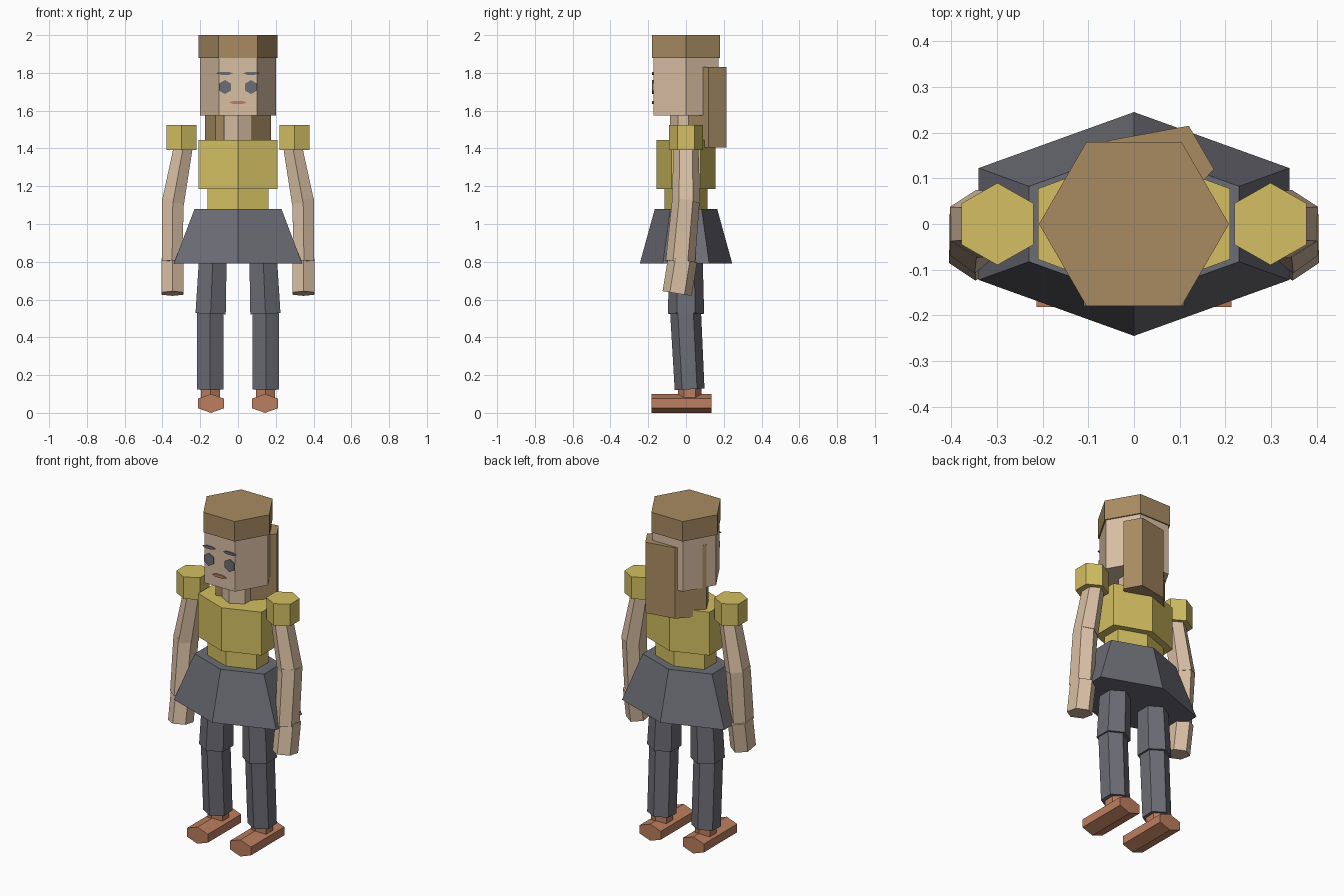
import bpy, bmesh, math
from mathutils import Vector

if "Cube" in bpy.data.objects:
    bpy.data.objects.remove(bpy.data.objects["Cube"])


def material(name, rgb):
    m = bpy.data.materials.new(name)
    lin = [(c / 255 / 12.92) if c < 10 else ((c / 255 + 0.055) / 1.055) ** 2.4 for c in rgb]
    m.diffuse_color = (*lin, 1)
    m.use_nodes = True
    m.node_tree.nodes["Principled BSDF"].inputs["Base Color"].default_value = m.diffuse_color
    return m


SKIN = material("skin", (217, 191, 164))
HAIR = material("hair_brown", (168, 139, 98))
YELLOW = material("shirt_yellow", (211, 191, 98))
GREY = material("cloth_grey", (108, 108, 117))
RUST = material("shoe_rust", (188, 126, 94))


def loft(name, rings, mat):
    """Closed flat-shaded solid through rings of equal point count."""
    bm = bmesh.new()
    vs = [[bm.verts.new(p) for p in r] for r in rings]
    n = len(vs[0])
    bm.faces.new(vs[0])
    bm.faces.new(vs[-1])
    for a, b in zip(vs, vs[1:]):
        for i in range(n):
            j = (i + 1) % n
            bm.faces.new((a[i], a[j], b[j], b[i]))
    bmesh.ops.recalc_face_normals(bm, faces=bm.faces)
    me = bpy.data.meshes.new(name)
    bm.to_mesh(me)
    bm.free()
    me.materials.append(mat)
    ob = bpy.data.objects.new(name, me)
    bpy.context.collection.objects.link(ob)
    return ob


def hexagon(centre, flat, tip, u=(1, 0, 0), v=(0, 1, 0)):
    """Hexagon with flat sides at +-flat along u and points at +-tip along v."""
    c, u, v = Vector(centre), Vector(u), Vector(v)
    pts = [(flat, -tip / 2), (flat, tip / 2), (0, tip),
           (-flat, tip / 2), (-flat, -tip / 2), (0, -tip)]
    return [c + u * a + v * b for a, b in pts]


def prism(name, p, q, size_p, size_q, mat):
    """Hexagonal segment from p to q with sections square to its axis."""
    d = (Vector(q) - Vector(p)).normalized()
    v = Vector((0, 1, 0))
    v = (v - d * v.dot(d)).normalized()
    u = v.cross(d).normalized()
    return loft(name, [hexagon(p, *size_p, u, v), hexagon(q, *size_q, u, v)], mat)


def upright(name, z0, z1, size0, size1, mat, x=0, y=0):
    return prism(name, (x, y, z0), (x, y, z1), size0, size1, mat)


def side_pointed(name, r, h, z0, z1, mat):
    """Upright hexagon with points on the left and right."""
    return loft(name, [hexagon((0, 0, z), h, r, (0, 1, 0), (1, 0, 0)) for z in (z0, z1)], mat)


# Head, hair cap and neck
side_pointed("head", 0.20, 0.173, 1.575, 1.88, SKIN)
side_pointed("hair_cap", 0.208, 0.18, 1.88, 2.0, HAIR)
upright("neck", 1.44, 1.58, (0.075, 0.085), (0.075, 0.085), SKIN)

# Skewed lock of hair at the back
half = [Vector((0.175, 0.033)), Vector((0.12, 0.128)), Vector((-0.055, 0.096))]
outline = [p + Vector((0, 0.087)) for p in half + [-p for p in half]]
loft("back_hair", [[(p.x, p.y, z) for p in outline] for z in (1.405, 1.83)], HAIR)

# Torso, waist and flared skirt
upright("chest", 1.185, 1.445, (0.21, 0.155), (0.21, 0.155), YELLOW)
upright("waist", 1.07, 1.185, (0.162, 0.115), (0.162, 0.115), YELLOW)
upright("skirt", 0.79, 1.08, (0.34, 0.245), (0.23, 0.165), GREY)


# Face plates
def plate(name, x, z, w, h, mat):
    loft(name, [hexagon((x, y, z), w, h, (1, 0, 0), (0, 0, 1)) for y in (-0.18, -0.172)], mat)


def wide_plate(name, x, z, w, h, mat):
    loft(name, [hexagon((x, y, z), h, w, (0, 0, 1), (1, 0, 0)) for y in (-0.18, -0.172)], mat)


wide_plate("mouth", 0, 1.643, 0.047, 0.009, RUST)

for s, side in ((-1, "left"), (1, "right")):
    plate(side + "_eye", s * 0.069, 1.725, 0.032, 0.037, GREY)
    wide_plate(side + "_eyebrow", s * 0.069, 1.798, 0.042, 0.008, GREY)

    # Puffed sleeve and arm
    upright(side + "_sleeve", 1.393, 1.525, (0.079, 0.09), (0.079, 0.09), YELLOW, x=s * 0.299)
    prism(side + "_upper_arm", (s * 0.278, 0, 1.47), (s * 0.345, 0, 1.11),
          (0.048, 0.064), (0.059, 0.075), SKIN)
    prism(side + "_forearm", (s * 0.345, 0, 1.13), (s * 0.349, -0.03, 0.80),
          (0.058, 0.073), (0.054, 0.078), SKIN)
    prism(side + "_hand", (s * 0.347, -0.018, 0.81), (s * 0.347, -0.047, 0.632),
          (0.058, 0.078), (0.058, 0.078), SKIN)

    # Leg
    prism(side + "_thigh", (s * 0.128, 0, 0.95), (s * 0.145, 0, 0.525),
          (0.07, 0.085), (0.08, 0.096), GREY)
    prism(side + "_shin", (s * 0.147, -0.003, 0.55), (s * 0.147, 0.019, 0.125),
          (0.07, 0.082), (0.07, 0.079), GREY)

    # Ankle and hexagonal shoe lying along the foot
    upright(side + "_ankle", 0.06, 0.13, (0.05, 0.063), (0.05, 0.063), RUST, x=s * 0.145, y=0.02)
    loft(side + "_shoe", [hexagon((s * 0.143, y, 0.05), 0.07, 0.05, (1, 0, 0), (0, 0, 1))
                          for y in (-0.182, 0.135)], RUST)
